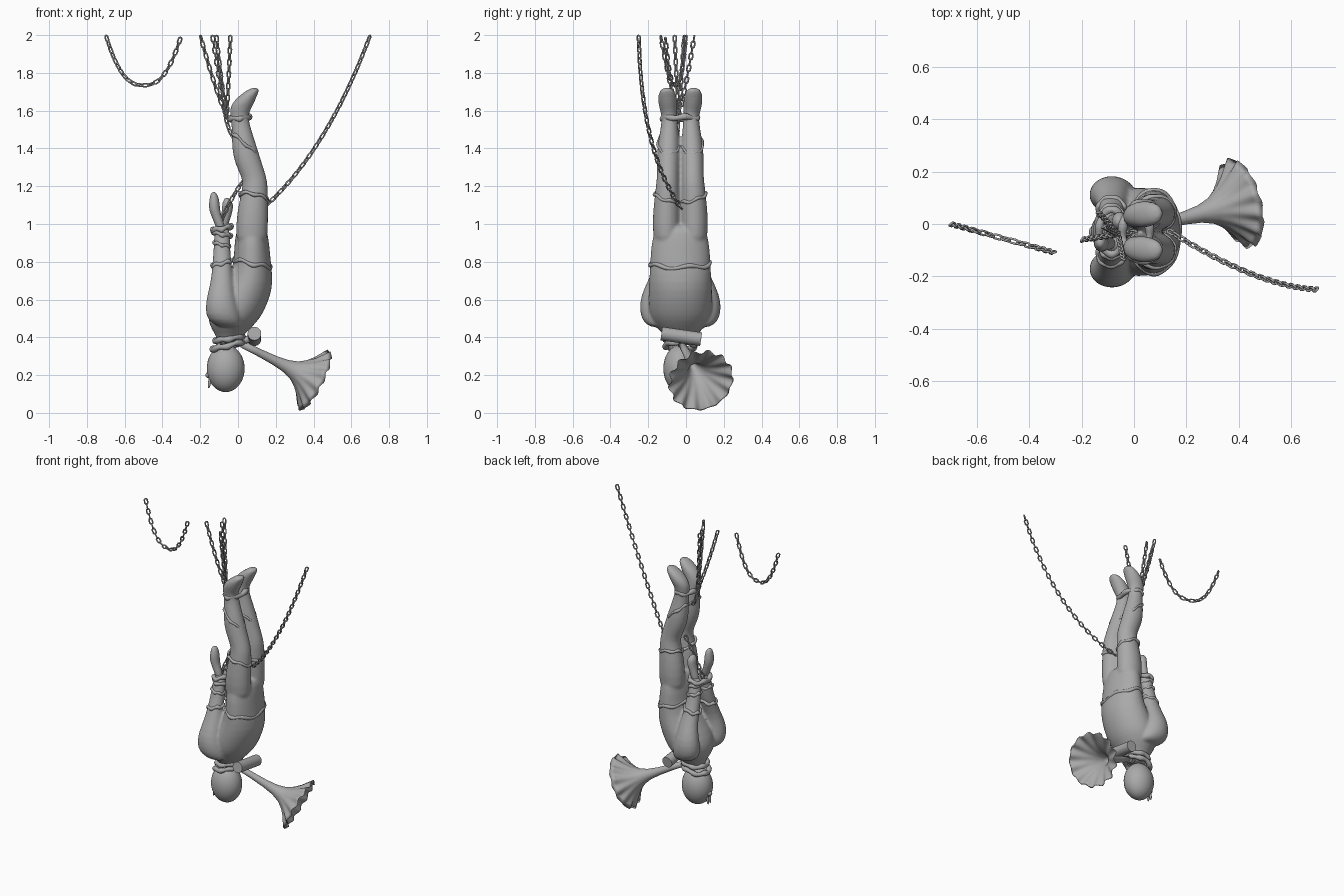
import bpy, bmesh, math
from mathutils import Vector, Matrix

if "Cube" in bpy.data.objects:
    bpy.data.objects.remove(bpy.data.objects["Cube"])

grey = bpy.data.materials.new("stone_grey")
grey.diffuse_color = (0.4, 0.4, 0.4, 1)
grey.use_nodes = True
grey.node_tree.nodes["Principled BSDF"].inputs["Base Color"].default_value = grey.diffuse_color
CY = -0.03  # middle of the body in y
TAU = 2 * math.pi


def finish(bm, name, smooth=True):
    bmesh.ops.recalc_face_normals(bm, faces=bm.faces[:])
    me = bpy.data.meshes.new(name)
    bm.to_mesh(me)
    bm.free()
    me.materials.append(grey)
    for p in me.polygons:
        p.use_smooth = smooth
    ob = bpy.data.objects.new(name, me)
    bpy.context.collection.objects.link(ob)
    return ob


def loft(bm, rings, closed=False):
    """Skin a list of point rings; cap the ends or join them into a loop."""
    rows = [[bm.verts.new(p) for p in ring] for ring in rings]
    n = len(rows[0])
    pairs = list(zip(rows, rows[1:] + rows[:1])) if closed else list(zip(rows, rows[1:]))
    for a, b in pairs:
        for i in range(n):
            j = (i + 1) % n
            bm.faces.new((a[i], a[j], b[j], b[i]))
    if not closed:
        bm.faces.new(rows[0])
        bm.faces.new(rows[-1])


def ellipses(spec, side=0, n=20):
    """Level elliptical rings from rows of z, x, x radius, y radius, y offset."""
    out = []
    for z, x, rx, ry, *dy in spec:
        y = CY + side * (dy[0] if dy else 0)
        out.append([(x + rx * math.cos(TAU * i / n), y + ry * math.sin(TAU * i / n), z)
                    for i in range(n)])
    return out


# Torso, legs and arms fused into one smooth body
torso = [(0.35, -.055, .055, .06), (0.40, -.045, .065, .07), (0.44, -.04, .10, .12),
         (0.49, -.025, .135, .155), (0.54, -.01, .15, .17), (0.61, .02, .15, .172),
         (0.69, .06, .128, .168), (0.78, .077, .10, .162), (0.88, .073, .095, .158),
         (0.96, .073, .085, .142), (1.0, .073, .06, .10)]
leg = [(0.86, .072, .085, .07, .072), (1.0, .074, .086, .074, .075), (1.1, .08, .08, .07, .072),
       (1.2, .093, .066, .062, .068), (1.25, .085, .066, .058, .066), (1.32, .055, .073, .06, .065),
       (1.40, .035, .068, .06, .063), (1.48, .022, .055, .05, .06), (1.55, .01, .046, .042, .056),
       (1.59, .006, .052, .044, .06), (1.63, .022, .06, .05, .066), (1.67, .045, .052, .052, .068),
       (1.705, .078, .036, .042, .07), (1.722, .09, .018, .022, .07)]
arm = [(0.45, -.04, .06, .05, .11), (0.49, -.075, .09, .07, .135), (0.55, -.085, .09, .075, .142),
       (0.62, -.09, .075, .065, .145), (0.70, -.085, .058, .05, .122), (0.78, -.085, .052, .047, .09),
       (0.86, -.085, .045, .042, .066), (0.94, -.085, .042, .037, .052), (1.0, -.08, .034, .03, .045)]
bm = bmesh.new()
loft(bm, ellipses(torso))
for s in (-1, 1):
    loft(bm, ellipses(leg, s))
    loft(bm, ellipses(arm, s))
body = finish(bm, "clothed_body")
body.modifiers.new("round", 'SUBSURF').levels = 1
rem = body.modifiers.new("fuse", 'REMESH')
rem.mode, rem.voxel_size, rem.use_smooth_shade = 'VOXEL', 0.009, True
sm = body.modifiers.new("soften", 'SMOOTH')
sm.factor, sm.iterations = 0.5, 4

# Hands, fingers pointing up
for s, x, top, name in ((-1, -.125, 1.17, "right_hand"), (1, -.055, 1.14, "left_hand")):
    bm = bmesh.new()
    loft(bm, ellipses([(0.96, -.085, .026, .024, .045), (1.02, (x - .085) / 2, .026, .026, .043),
                       (1.07, x, .03, .036, .042), (1.11, x, .03, .036, .042),
                       (top - .02, x - .002, .022, .028, .04), (top, x - .004, .01, .014, .04)], s, 12))
    finish(bm, name).modifiers.new("round", 'SUBSURF').levels = 1


def band(name, c, rx, ry, r, tilt=0.0, wave=0.0, roll=0.0, lobes=5):
    """Soft ring of cloth or rope round a limb; tilt raises its +x side, roll its +y side."""
    bm = bmesh.new()
    rings = []
    for i in range(48):
        a = TAU * i / 48
        w = wave * math.sin(lobes * a)
        rr = r * (1 + .15 * math.sin(7 * a))
        rings.append([(c[0] + (rx + rr * math.cos(b)) * math.cos(a),
                       c[1] + (ry + rr * math.cos(b)) * math.sin(a),
                       c[2] + w + tilt * math.cos(a) + roll * math.sin(a) + rr * math.sin(b))
                      for b in (TAU * k / 8 for k in range(8))])
    loft(bm, rings, closed=True)
    return finish(bm, name)


# Ropes, hems, cuffs and collar
band("ankle_rope", (.008, CY, 1.56), .052, .092, .016, .005, .004)
band("wrist_rope", (-.085, CY, .975), .048, .085, .015, .01, .005)
band("wrist_rope_lower", (-.085, CY, .945), .046, .085, .013, -.01, .004)
band("shirt_hem", (.076, CY, .79), .095, .157, .012, -.02, .008)
band("collar", (-.055, CY, .355), .08, .078, .016, .02, .004)
band("collar_upper", (-.048, CY, .392), .072, .078, .016, .012, .003)
for s, side in ((-1, "right"), (1, "left")):
    band(side + "_sleeve_cuff", (-.087, CY + s * .085, .79), .048, .044, .012, .012, .005)
    band(side + "_forearm_fold", (-.086, CY + s * .062, .89), .04, .038, .01, -.01, .004)
    band(side + "_calf_fold", (.036, CY + s * .063, 1.425), .062, .052, .011, -.055, .005)
    band(side + "_thigh_fold", (.083, CY + s * .071, 1.14), .071, .064, .01, -.015, .005, s * .02)


def ball(name, c, size, rot=0.0):
    bm = bmesh.new()
    m = Matrix.Translation(c) @ Matrix.Rotation(rot, 4, 'Y') @ Matrix.Diagonal((*size, 1))
    bmesh.ops.create_uvsphere(bm, u_segments=32, v_segments=20, radius=1, matrix=m)
    return finish(bm, name)


# Head, crown down, with a knotted tie at the back
ball("head", (-.065, CY, .235), (.10, .09, .125))
ball("tie_knot", (-.158, CY, .20), (.014, .02, .016))
for s, side in ((-1, "right"), (1, "left")):
    ball(side + "_tie_tail", (-.15, CY + s * .012, .165), (.008, .009, .035), .15)

# Cylinder across the throat
bm = bmesh.new()
d = Vector((0, .21, -.03))
bmesh.ops.create_cone(bm, cap_ends=True, segments=28, radius1=.036, radius2=.036, depth=d.length,
                      matrix=Matrix.Translation((.087, -.025, .405)) @ d.to_track_quat('Z', 'Y').to_matrix().to_4x4())
for e in bm.edges:
    e.smooth = e.calc_face_angle(0) < 0.6
finish(bm, "throat_cylinder")
bm = bmesh.new()
bmesh.ops.create_cone(bm, cap_ends=True, segments=16, radius1=.02, radius2=.018, depth=.12,
                      matrix=Matrix.Translation((.04, -.025, .385)) @ Matrix.Rotation(1.2, 4, 'Y'))
finish(bm, "cylinder_mount")

# Horn with a scalloped, hollow bell
start, mouth = Vector((.0, -.028, .375)), Vector((.41, .08, .17))
axis = mouth - start
frame = Matrix.Translation(start) @ axis.to_track_quat('Z', 'Y').to_matrix().to_4x4()
L = axis.length
outer = [(0, .019), (.12, .02), (.22, .025), (.29, .034), (.345, .052), (.385, .08),
         (.42, .115), (.45, .15), (L, .172)]
inner = [(L - .003, .165), (.448, .142), (.423, .108), (.39, .073), (.352, .044), (.30, .022), (.25, .008)]
bm = bmesh.new()
rings = []
for z, r in outer + inner:
    k = max(0, (r - .05) / .12)
    ring = []
    for i in range(104):
        a = TAU * i / 104
        w = k * k * math.cos(13 * a)
        rr = r * (1 + .045 * w)
        ring.append(frame @ Vector((rr * math.cos(a), rr * math.sin(a), z - .008 * w)))
    rings.append(ring)
loft(bm, rings)
finish(bm, "horn")


# Chains: stadium links turned a quarter each step along a path
def chain(name, pts, pitch=.032, half=.022, width=.0095, wire=.0045):
    pts = [Vector(p) for p in pts]
    bm = bmesh.new()
    dist, nxt, count = 0.0, half * .9, 0
    for p, q in zip(pts, pts[1:]):
        seg = (q - p).length
        while nxt <= dist + seg:
            m = (Matrix.Translation(p.lerp(q, (nxt - dist) / seg))
                 @ (q - p).to_track_quat('Z', 'Y').to_matrix().to_4x4()
                 @ Matrix.Rotation(math.pi / 2 * (count % 2) + .6, 4, 'Z'))
            rings = []
            for i in range(14):
                a = TAU * (i + .5) / 14
                c, s = math.cos(a), math.sin(a)
                mid = Vector((width * c, 0, width * s + math.copysign(half - width - wire, s)))
                rings.append([m @ (mid + wire * (math.cos(b) * Vector((c, 0, s)) + math.sin(b) * Vector((0, 1, 0))))
                              for b in (TAU * k / 6 for k in range(6))])
            loft(bm, rings, closed=True)
            nxt += pitch
            count += 1
        dist += seg
    return finish(bm, name)


def bend(a, b, c, n=24):
    a, b, c = Vector(a), Vector(b), Vector(c)
    return [a * (1 - t) ** 2 + b * 2 * t * (1 - t) + c * t * t for t in (i / n for i in range(n + 1))]


chain("slack_chain", [(-.5 + .2 * u, -.055 - .055 * u, 1.735 + .265 * abs(u) ** 2.5)
                      for u in (i / 20 - 1 for i in range(41))])
chain("side_chain", bend((.70, -.25, 2), (.475, -.24, 1.39), (.14, -.03, 1.09)))
knot = Vector((-.06, -.04, 1.57))
for i, (x, y) in enumerate(((-.20, -.06), (-.135, .045), (-.115, -.01), (-.04, -.135))):
    top = Vector((x, y, 2))
    chain("hanging_chain_%d" % (i + 1), bend(top, top.lerp(knot, .55) + Vector((0, 0, -.05)), knot))
chain("ankle_chain", bend((-.07, -.04, 1.60), (-.06, -.04, 1.5), (-.01, -.05, 1.44)))
chain("wrist_chain", bend((.03, CY, 1.23), (-.04, CY, 1.14), (-.11, CY, .97)))
